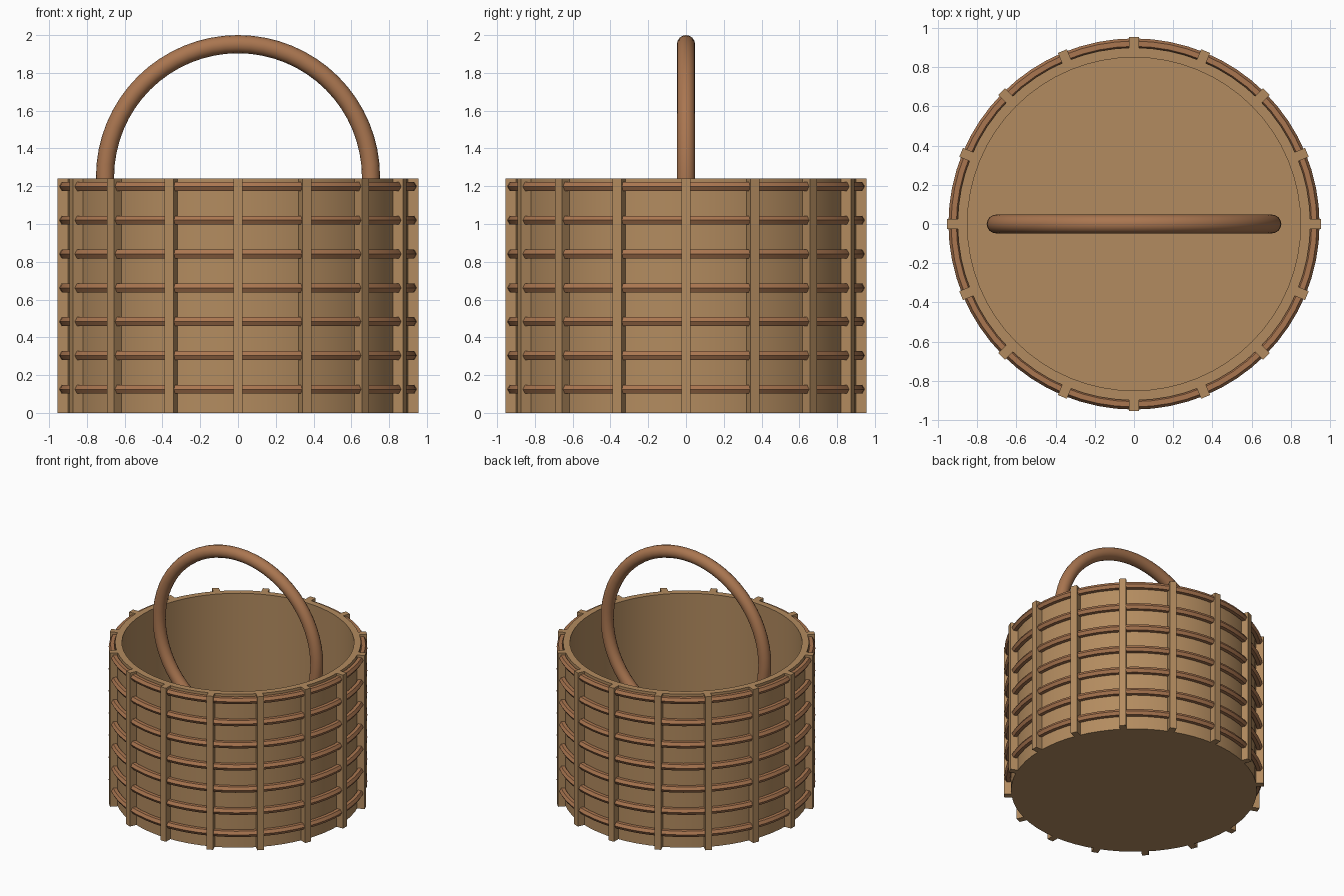
import bpy, bmesh
from math import pi, cos, sin, radians

if "Cube" in bpy.data.objects:
    bpy.data.objects.remove(bpy.data.objects["Cube"])

H = 1.24          # basket height
R_OUT, R_IN = 0.90, 0.85


def material(name, rgb):
    m = bpy.data.materials.new(name)
    m.diffuse_color = (*rgb, 1)
    m.use_nodes = True
    m.node_tree.nodes["Principled BSDF"].inputs["Base Color"].default_value = m.diffuse_color
    return m


tan = material("tan_wicker", (0.45, 0.26, 0.115))
brown = material("brown_wicker", (0.40, 0.18, 0.08))


def finish(obj, name, mat, angle=30):
    obj.name = name
    obj.data.materials.append(mat)
    bpy.ops.object.select_all(action='DESELECT')
    obj.select_set(True)
    bpy.context.view_layer.objects.active = obj
    bpy.ops.object.shade_smooth_by_angle(angle=radians(angle))


# Cup: closed profile spun around z
profile = [(0, 0), (R_OUT, 0), (R_OUT, H), (R_IN, H), (R_IN, 0.06), (0, 0.06)]
bm = bmesh.new()
verts = [bm.verts.new((r, 0, z)) for r, z in profile]
edges = [bm.edges.new(pair) for pair in zip(verts, verts[1:])]
bmesh.ops.spin(bm, geom=verts + edges, cent=(0, 0, 0), axis=(0, 0, 1),
               angle=2 * pi, steps=64)
bmesh.ops.remove_doubles(bm, verts=bm.verts, dist=1e-4)
bmesh.ops.recalc_face_normals(bm, faces=bm.faces)
mesh = bpy.data.meshes.new("basket_body")
bm.to_mesh(mesh)
bm.free()
body = bpy.data.objects.new("basket_body", mesh)
bpy.context.collection.objects.link(body)
finish(body, "basket_body", tan)

# Upright stakes around the outside
for i in range(16):
    a = i * pi / 8
    r = 0.925
    bpy.ops.mesh.primitive_cube_add(size=1, location=(r * cos(a), r * sin(a), H / 2),
                                    rotation=(0, 0, a))
    stake = bpy.context.object
    stake.scale = (0.06, 0.05, H)
    finish(stake, f"stake_{i + 1}", tan)

# Horizontal woven hoops with a six-sided section
for i in range(7):
    bpy.ops.mesh.primitive_torus_add(location=(0, 0, 0.125 + i * 0.179),
                                     major_radius=0.92, minor_radius=0.027,
                                     major_segments=64, minor_segments=6)
    finish(bpy.context.object, f"hoop_{i + 1}", brown)

# Handle: full ring whose lower half hangs inside the basket
bpy.ops.mesh.primitive_torus_add(location=(0, 0, 1.248), rotation=(pi / 2, 0, 0),
                                 major_radius=0.704, minor_radius=0.048,
                                 major_segments=64, minor_segments=16)
finish(bpy.context.object, "handle", brown, 40)
